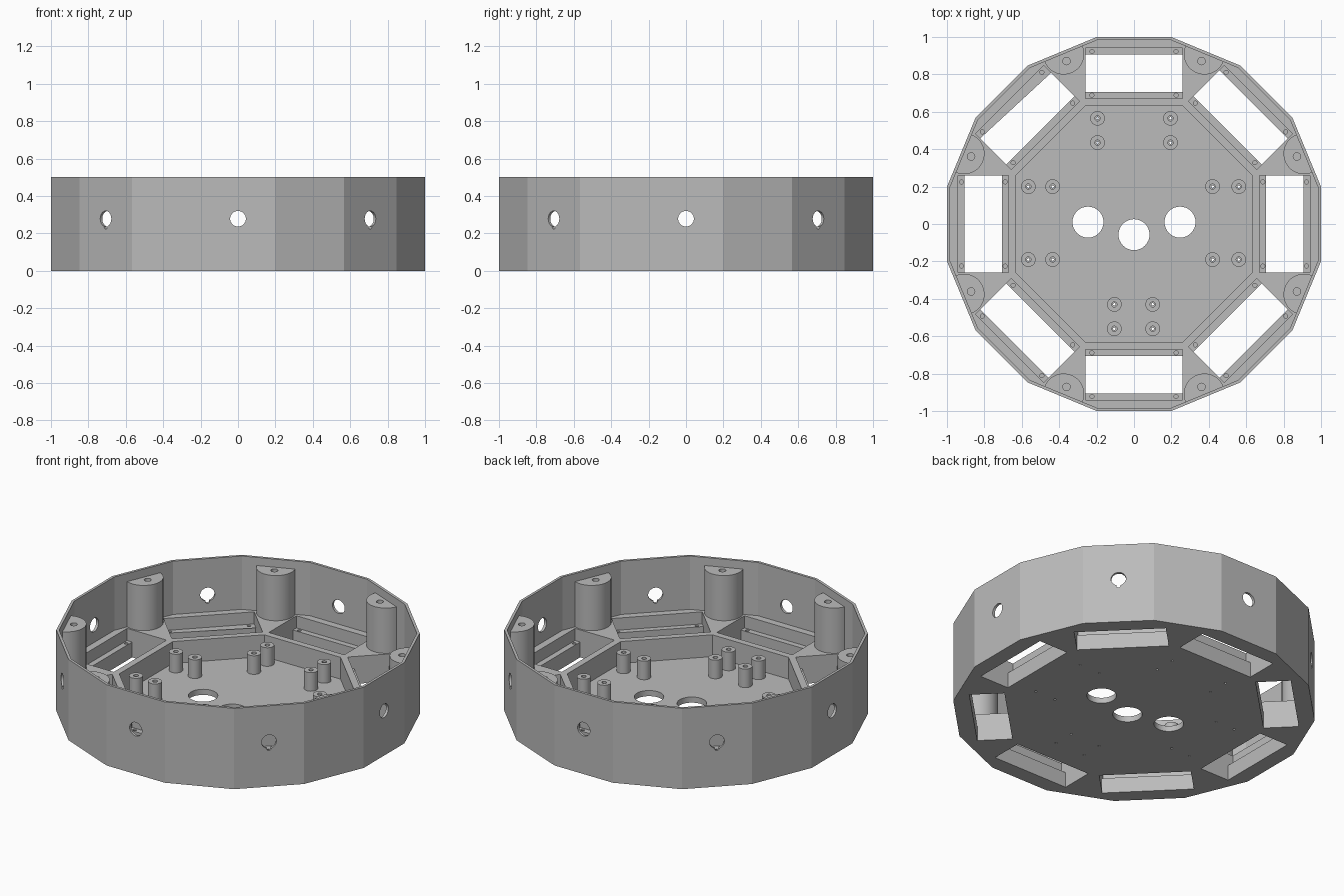
import bpy, bmesh, math
from mathutils import Matrix, Vector

cube = bpy.data.objects.get("Cube")
if cube:
    bpy.data.objects.remove(cube, do_unlink=True)

grey = bpy.data.materials.new("plain_grey")
grey.use_nodes = True
COLOUR = (0.5, 0.5, 0.5, 1)
grey.diffuse_color = COLOUR
grey.node_tree.nodes["Principled BSDF"].inputs["Base Color"].default_value = COLOUR

WALL_IN, DECK, LEDGE, FLOOR = 0.984, 0.17, 0.095, 0.035


def turn(degrees):
    return Matrix.Rotation(math.radians(degrees), 4, 'Z')


EIGHT = [turn(45 * k) for k in range(8)]
BETWEEN = [turn(45 * k + 22.5) for k in range(8)]
DIAGONAL = EIGHT[1::2]


def prism(bm, points, z0, z1, matrix=Matrix()):
    """Extrude a flat outline from z0 to z1."""
    verts = [bm.verts.new((x, y, z0)) for x, y in points]
    face = bm.faces.new(verts)
    new = bmesh.ops.extrude_face_region(bm, geom=[face])["geom"]
    top = [v for v in new if isinstance(v, bmesh.types.BMVert)]
    bmesh.ops.translate(bm, verts=top, vec=(0, 0, z1 - z0))
    bmesh.ops.transform(bm, matrix=matrix, verts=verts + top)


def ring(sides, apothem):
    """Regular polygon with one flat side facing the front."""
    r, half = apothem / math.cos(math.pi / sides), math.pi / sides
    return [(r * math.sin((2 * i + 1) * half), r * math.cos((2 * i + 1) * half))
            for i in range(sides)]


def circle(x, y, r, n=32):
    return [(x + r * math.cos(2 * math.pi * i / n), y + r * math.sin(2 * math.pi * i / n))
            for i in range(n)]


def rect(half, y0, y1):
    return [(-half, y0), (half, y0), (half, y1), (-half, y1)]


def make(name, shapes):
    """Build an object from (outline, z0, z1, matrices) shapes."""
    bm = bmesh.new()
    for points, z0, z1, matrices in shapes:
        for m in matrices:
            prism(bm, points, z0, z1, m)
    bmesh.ops.recalc_face_normals(bm, faces=bm.faces)
    mesh = bpy.data.meshes.new(name)
    bm.to_mesh(mesh)
    bm.free()
    mesh.materials.append(grey)
    obj = bpy.data.objects.new(name, mesh)
    bpy.context.collection.objects.link(obj)
    return obj


def carve(obj, *cutters):
    """Subtract the cutters in turn, then remove them."""
    for cutter in cutters:
        cutter.hide_render = True
        mod = obj.modifiers.new("cut", 'BOOLEAN')
        mod.operation, mod.solver, mod.object = 'DIFFERENCE', 'EXACT', cutter
    bpy.context.view_layer.update()
    graph = bpy.context.evaluated_depsgraph_get()
    mesh = bpy.data.meshes.new_from_object(obj.evaluated_get(graph))
    obj.modifiers.clear()
    obj.data = mesh
    for cutter in cutters:
        bpy.data.objects.remove(cutter, do_unlink=True)


ONE = [Matrix()]

# Standoff positions on the floor
spots = [(x, y) for x in (-0.195, 0.195) for y in (0.435, 0.565)]
spots += [(x, y) for x in (-0.565, -0.435, 0.42, 0.56) for y in (-0.19, 0.2)]
spots += [(x, y) for x in (-0.105, 0.1) for y in (-0.56, -0.43)]
SPOTS = [Matrix.Translation((x, y, 0)) for x, y in spots]

# Radial bore: lays a vertical outline on its side, pointing outward
LAY = Matrix.Rotation(math.radians(-90), 4, 'X')


def radial(z, matrices):
    return [m @ Matrix.Translation((0, 0, z)) @ LAY for m in matrices]


# Housing: sixteen-sided tray with deck, octagonal well and eight windows
housing = make("housing", [(ring(16, 1.0), 0, 0.5, ONE)])
carve(
    housing,
    make("cavity_cutter", [(ring(16, WALL_IN), DECK, 0.7, ONE)]),
    make("well_cutter", [(ring(8, 0.63), FLOOR, 0.3, ONE)]),
    make("pocket_cutter", [(rect(0.258, 0.67, 0.94), LEDGE, 0.3, EIGHT)]),
    make("window_cutter", [(rect(0.258, 0.707, 0.905), -0.1, 0.2, EIGHT)]),
    make("bore_cutter", [
        (circle(0, 0, 0.042), 0.9, 1.1, radial(0.278, EIGHT)),
        (circle(-0.246, 0.01, 0.083), -0.1, 0.1, ONE),
        (circle(0.246, 0.01, 0.083), -0.1, 0.1, ONE),
        (circle(0, -0.057, 0.083), -0.1, 0.1, ONE),
        (circle(0, 0, 0.007, 12), -0.1, 0.1, SPOTS)]),
    make("screw_cutter", [(circle(x, y, 0.011, 12), 0.05, 0.12, EIGHT)
                          for x in (-0.225, 0.225) for y in (0.689, 0.922)]),
    make("notch_cutter", [(circle(0, 0, 0.012, 12), 0.9, 1.1, radial(0.234, DIAGONAL))]),
)

# Board standoffs with bored tops
standoffs = make("standoffs", [(circle(0, 0, 0.039), FLOOR - 0.005, 0.15, SPOTS)])
carve(standoffs, make("standoff_cutter", [(circle(0, 0, 0.014, 16), 0.0, 0.2, SPOTS)]))

# Half-round lid bosses against the wall
arc = [(0.11 * math.cos(a), WALL_IN - 0.11 * math.sin(a))
       for a in (math.pi * i / 20 for i in range(21))]
half_disc = [(0.11, WALL_IN + 0.006)] + arc + [(-0.11, WALL_IN + 0.006)]
bosses = make("lid_bosses", [(half_disc, DECK - 0.005, 0.45, BETWEEN)])
carve(bosses, make("boss_cutter", [(circle(0, 0.943, 0.02, 20), 0.3, 0.6, BETWEEN)]))

# Smooth round surfaces, keep the flat sides crisp
bpy.ops.object.select_all(action='DESELECT')
for obj in (housing, standoffs, bosses):
    obj.select_set(True)
bpy.context.view_layer.objects.active = housing
bpy.ops.object.shade_smooth_by_angle(angle=math.radians(19))
